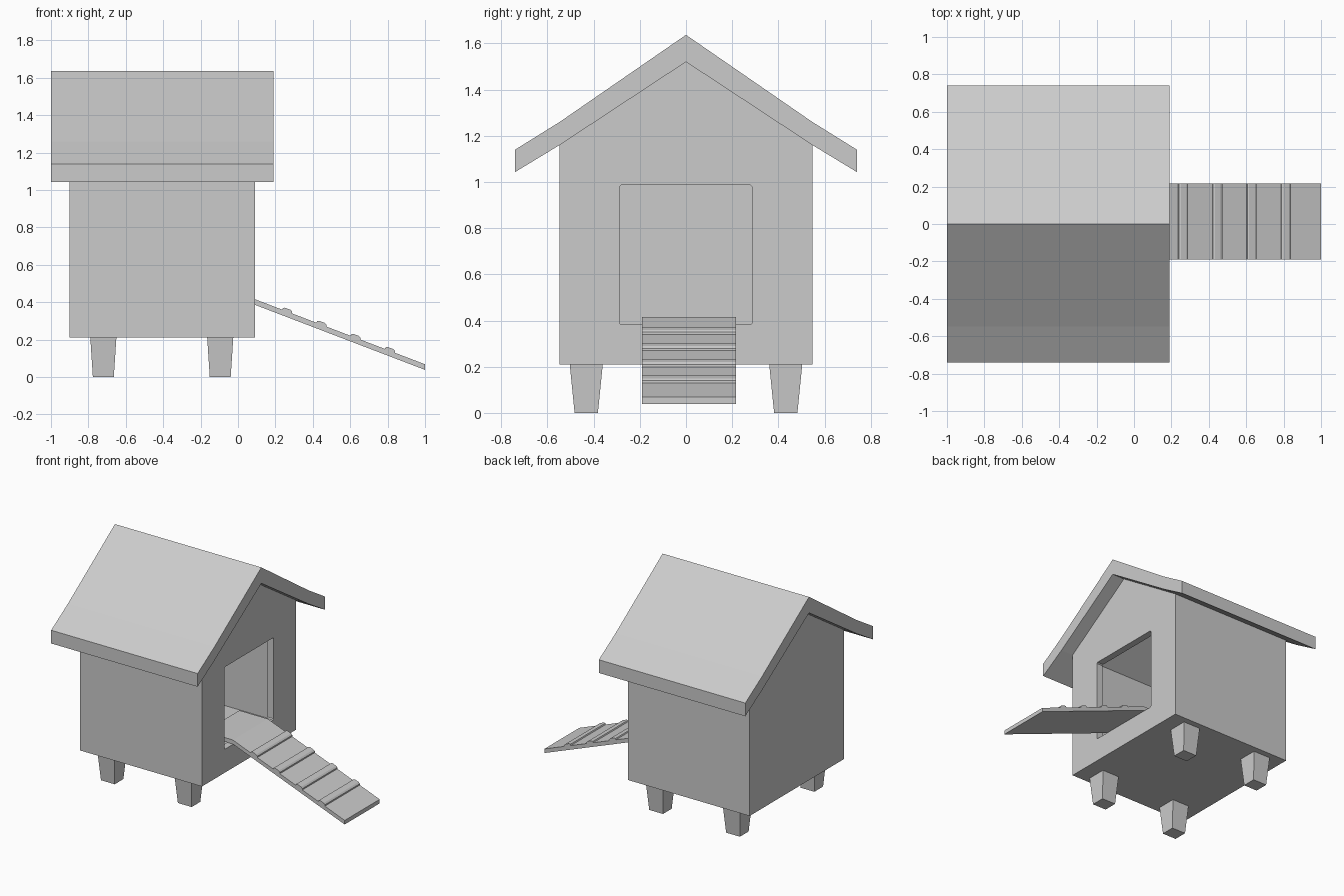
import bpy, bmesh

if "Cube" in bpy.data.objects:
    bpy.data.objects.remove(bpy.data.objects["Cube"])


def prism(name, profile, a, b, axis):
    """Extrude a 2D profile: axis 'x' takes (y, z) points, axis 'y' takes (x, z)."""
    def put(p, d):
        return (d, p[0], p[1]) if axis == 'x' else (p[0], d, p[1])
    bm = bmesh.new()
    ends = [[bm.verts.new(put(p, d)) for p in profile] for d in (a, b)]
    bm.faces.new(ends[0])
    bm.faces.new(ends[1][::-1])
    n = len(profile)
    for i in range(n):
        j = (i + 1) % n
        bm.faces.new((ends[0][i], ends[1][i], ends[1][j], ends[0][j]))
    bmesh.ops.recalc_face_normals(bm, faces=bm.faces)
    me = bpy.data.meshes.new(name)
    bm.to_mesh(me)
    bm.free()
    ob = bpy.data.objects.new(name, me)
    bpy.context.collection.objects.link(ob)
    return ob


def cut(target, cutter):
    """Subtract the cutter, then discard it."""
    cutter.hide_render = True
    mod = target.modifiers.new("cut", 'BOOLEAN')
    mod.operation = 'DIFFERENCE'
    mod.solver = 'EXACT'
    mod.object = cutter
    bpy.context.view_layer.objects.active = target
    bpy.ops.object.modifier_apply(modifier=mod.name)
    bpy.data.objects.remove(cutter)


def mirrored(half):
    """Close a half profile whose first and last points may sit on y = 0."""
    return half + [(-y, z) for y, z in reversed(half) if y > 0]


# House shell: gabled box, hollow inside, with a doorway on the right wall
house = prism("house_shell", mirrored([(0, 1.52), (0.547, 1.16), (0.547, 0.21)]), -0.9, 0.09, 'x')
cut(house, prism("room_cutter", mirrored([(0, 1.46), (0.497, 1.133), (0.497, 0.26)]), -0.85, 0.04, 'x'))
c = 0.007
y0, y1, z0, z1 = -0.288, 0.286, 0.382, 0.986
door = [(y0 + c, z0), (y1 - c, z0), (y1, z0 + c), (y1, z1 - c),
        (y1 - c, z1), (y0 + c, z1), (y0, z1 - c), (y0, z0 + c)]
cut(house, prism("door_cutter", door, -0.1, 0.2, 'x'))

# Roof: folded slab with slightly flatter eaves
outer = [(0, 1.637), (0.547, 1.26), (0.74, 1.14)]
inner = [(0.74, 1.043), (0.547, 1.16), (0, 1.52)]
right = outer + inner
left = [(-y, z) for y, z in reversed(right[1:-1])]
prism("roof", right + left, -1.0, 0.19, 'x')

# Tapered legs
for side, y in (("front", -0.432), ("back", 0.432)):
    for end, x in (("left", -0.72), ("right", -0.095)):
        leg = prism(side + "_" + end + "_leg",
                    [(x - 0.07, 0.215), (x + 0.07, 0.215), (x + 0.056, 0), (x - 0.056, 0)],
                    y - 0.072, y + 0.072, 'y')
        for v in leg.data.vertices:
            if v.co.z < 0.1:
                v.co.y = y + (v.co.y - y) * 0.7

# Ramp: flat landing inside the doorway, then a slope to the ground
RY = (-0.19, 0.216)
prism("ramp", [(-0.14, 0.416), (0.09, 0.416), (1.0, 0.068),
               (1.0, 0.038), (0.09, 0.386), (-0.14, 0.386)], *RY, 'y')

# Ramp cleats with chamfered tops
slope = (0.068 - 0.416) / 0.91
for i in range(4):
    x = 0.262 + i * 0.183
    pts = [(x + dx, 0.416 + slope * (x + dx - 0.09) + h)
           for dx, h in ((-0.028, -0.005), (-0.022, 0.01), (-0.012, 0.016),
                         (0.018, 0.016), (0.028, 0.01), (0.028, -0.005))]
    prism("ramp_cleat_%d" % (i + 1), pts, *RY, 'y')
